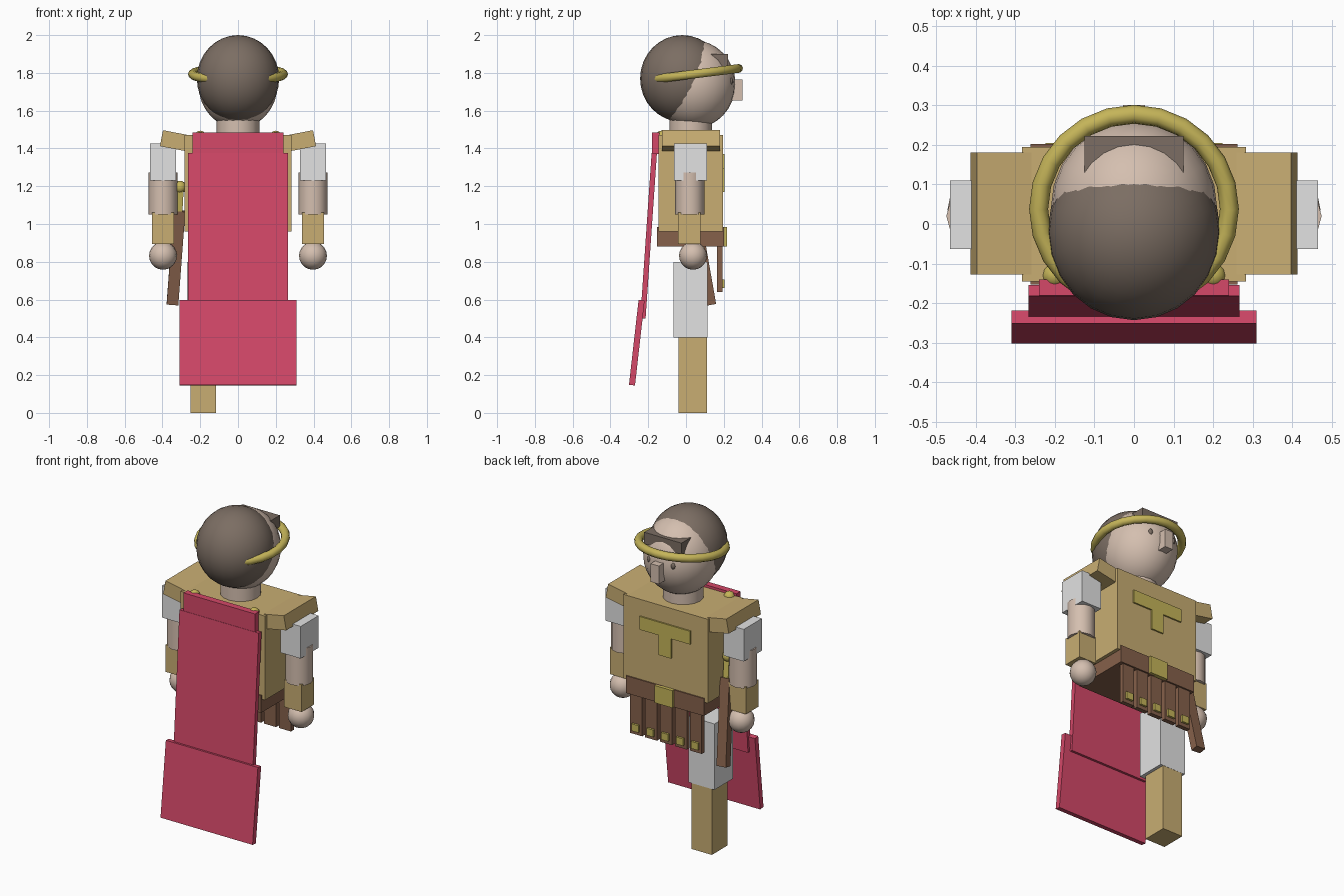
import bpy, math
from mathutils import Vector, Matrix

if "Cube" in bpy.data.objects:
    bpy.data.objects.remove(bpy.data.objects["Cube"])


def mat(name, rgb):
    m = bpy.data.materials.new(name)
    m.diffuse_color = (*rgb, 1)
    m.use_nodes = True
    m.node_tree.nodes["Principled BSDF"].inputs["Base Color"].default_value = m.diffuse_color
    return m


TAN = mat("tan_armour", (0.58, 0.42, 0.17))
GOLD = mat("yellow_gold", (0.56, 0.46, 0.10))
RED = mat("cape_red", (0.66, 0.065, 0.14))
SKIN = mat("skin", (0.66, 0.52, 0.43))
HAIR = mat("dark_hair", (0.20, 0.155, 0.125))
WHITE = mat("white_cloth", (0.76, 0.76, 0.76))
BROWN = mat("leather_brown", (0.24, 0.12, 0.07))


def finish(name, m, smooth=False):
    o = bpy.context.object
    o.name = name
    o.data.materials.append(m)
    if smooth:
        bpy.ops.object.transform_apply(location=False, rotation=True, scale=True)
        bpy.ops.object.shade_smooth_by_angle(angle=math.radians(40))
    return o


def box(name, m, x, y, z, rot=(0, 0, 0)):
    """Box from (min, max) pairs, optionally rotated about its centre."""
    c = [(a + b) / 2 for a, b in (x, y, z)]
    bpy.ops.mesh.primitive_cube_add(size=1, location=c, rotation=rot)
    bpy.context.object.scale = [b - a for a, b in (x, y, z)]
    return finish(name, m)


def ball(name, m, c, r, seg=16, rings=10):
    bpy.ops.mesh.primitive_uv_sphere_add(segments=seg, ring_count=rings, radius=1, location=c)
    bpy.context.object.scale = r if isinstance(r, tuple) else (r, r, r)
    return finish(name, m, True)


def tube(name, m, c, r, z0, z1, seg=12):
    bpy.ops.mesh.primitive_cylinder_add(vertices=seg, radius=r, depth=z1 - z0,
                                        location=(c[0], c[1], (z0 + z1) / 2))
    return finish(name, m, True)


def bar(name, m, p, q, w, t):
    """Box running from p to q, w wide along x and t thick."""
    p, q = Vector(p), Vector(q)
    zax = (p - q).normalized()
    yax = zax.cross(Vector((1, 0, 0))).normalized()
    xax = yax.cross(zax)
    bpy.ops.mesh.primitive_cube_add(size=1)
    o = finish(name, m)
    rot = Matrix((xax, yax, zax)).transposed().to_4x4()
    o.matrix_world = (Matrix.Translation((p + q) / 2) @ rot
                      @ Matrix.Diagonal((w, t, (p - q).length, 1)))
    return o


# Head
ball("face", SKIN, (0, 0.04, 1.74), (0.21, 0.222, 0.233), 24, 16)
ball("hair", HAIR, (0, -0.02, 1.77), (0.218, 0.223, 0.23), 24, 16)
box("hair_fringe", HAIR, (-0.125, 0.125), (0.11, 0.222), (1.83, 1.90))
box("nose", SKIN, (-0.028, 0.028), (0.22, 0.30), (1.655, 1.765))
tube("neck", SKIN, (0, 0.025), 0.113, 1.44, 1.60, 16)
bpy.ops.mesh.primitive_torus_add(major_radius=0.241, minor_radius=0.024,
                                 major_segments=24, minor_segments=10,
                                 location=(0, 0.038, 1.793),
                                 rotation=(math.radians(7.2), 0, 0))
finish("wreath", GOLD, True)

# Torso and belt
box("cuirass", TAN, (-0.283, 0.283), (-0.145, 0.195), (0.96, 1.47))
box("belt", BROWN, (-0.262, 0.262), (-0.153, 0.202), (0.88, 0.985))
box("buckle", GOLD, (-0.06, 0.06), (0.18, 0.216), (0.88, 0.985))
box("emblem_bar", GOLD, (-0.17, 0.17), (0.185, 0.204), (1.29, 1.37))
box("emblem_stem", GOLD, (-0.042, 0.042), (0.185, 0.204), (1.17, 1.30))

# Hanging leather strips with gold tips
for i in range(5):
    x = -0.2 + 0.1 * i
    box(f"strip_{i}", BROWN, (x - 0.04, x + 0.04), (0.165, 0.192), (0.64, 0.90))
    box(f"strip_tip_{i}", GOLD, (x - 0.023, x + 0.023), (0.18, 0.205), (0.662, 0.705))

# Mirrored parts
for s, side in ((-1, "left"), (1, "right")):
    ball(f"{side}_eye", HAIR, (s * 0.08, 0.237, 1.755), (0.014, 0.012, 0.02), 10, 6)
    ball(f"{side}_brooch", GOLD, (s * 0.2, -0.13, 1.462), 0.032, 12, 8)
    c = s * 0.258
    box(f"{side}_shoulder_guard", TAN, (c - 0.15, c + 0.15), (-0.128, 0.18),
        (1.383, 1.469), (0, -s * 0.19, 0))
    c = s * 0.397
    box(f"{side}_sleeve", WHITE, (c - 0.068, c + 0.068), (-0.063, 0.11), (1.23, 1.425))
    tube(f"{side}_arm", SKIN, (c, 0.02), 0.077, 1.05, 1.273)
    box(f"{side}_bracer", TAN, (c - 0.059, c + 0.059), (-0.042, 0.077), (0.895, 1.06))
    ball(f"{side}_hand", SKIN, (c, 0.037, 0.832), 0.074)

# Single standing leg
box("thigh", WHITE, (-0.27, -0.097), (-0.065, 0.113), (0.40, 0.80))
box("shin_guard", TAN, (-0.252, -0.116), (-0.04, 0.112), (0, 0.42))

# Sword in its sheath at the hip
bar("sheath", BROWN, (-0.31, 0.05, 1.07), (-0.347, 0.137, 0.575), 0.062, 0.045)
bar("sword_grip", GOLD, (-0.305, 0.03, 1.19), (-0.312, 0.05, 1.06), 0.035, 0.035)
ball("sword_pommel", GOLD, (-0.308, 0.035, 1.195), 0.034, 12, 8)

# Cape in three overlapping panels
box("cape_collar", RED, (-0.24, 0.24), (-0.18, -0.14), (1.37, 1.485))
bar("cape_upper", RED, (0, -0.168, 1.375), (0, -0.228, 0.50), 0.532, 0.028)
bar("cape_lower", RED, (0, -0.235, 0.597), (0, -0.286, 0.147), 0.618, 0.032)
